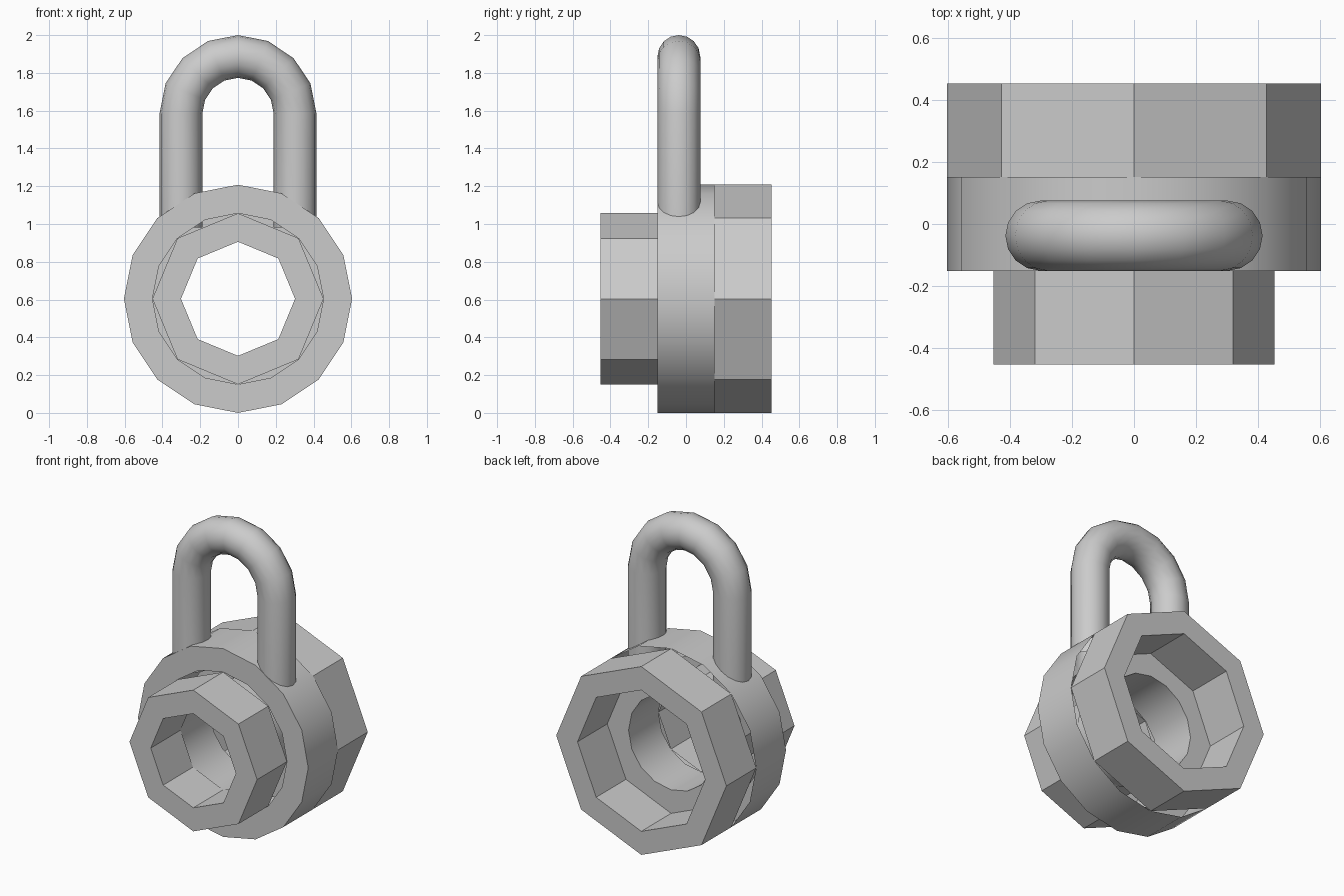
import bpy
import bmesh
from math import sin, cos, pi, radians
from mathutils import Vector

if "Cube" in bpy.data.objects:
    bpy.data.objects.remove(bpy.data.objects["Cube"], do_unlink=True)

U = 0.151            # base unit: radii and depths are multiples of this
AXIS_Z = 4 * U       # height of the ring axis

grey = bpy.data.materials.new("plain_grey")
grey.use_nodes = True
colour = (0.6, 0.6, 0.6, 1)
grey.diffuse_color = colour
grey.node_tree.nodes["Principled BSDF"].inputs["Base Color"].default_value = colour


def skin(name, strips):
    """Join successive closed rings of points in every strip with quads."""
    bm = bmesh.new()
    for rings in strips:
        loops = [[bm.verts.new(p) for p in ring] for ring in rings]
        for a, b in zip(loops, loops[1:]):
            n = len(a)
            for i in range(n):
                j = (i + 1) % n
                bm.faces.new((a[i], b[i], b[j], a[j]))
    bmesh.ops.remove_doubles(bm, verts=bm.verts, dist=1e-5)
    mesh = bpy.data.meshes.new(name)
    bm.to_mesh(mesh)
    bm.free()
    mesh.materials.append(grey)
    obj = bpy.data.objects.new(name, mesh)
    bpy.context.collection.objects.link(obj)
    bpy.ops.object.select_all(action="DESELECT")
    obj.select_set(True)
    bpy.context.view_layer.objects.active = obj
    bpy.ops.object.shade_smooth_by_angle(angle=radians(30))
    return obj


def lathe(name, sides, *profiles):
    """Turn (radius, y) profiles, given in units, around the y axis."""
    def ring(r, y):
        return [Vector((r * U * sin(2 * pi * i / sides), y * U,
                        AXIS_Z + r * U * cos(2 * pi * i / sides)))
                for i in range(sides)]
    return skin(name, [[ring(r, y) for r, y in p] for p in profiles])


# Front collar: eight-sided, open where it meets the body
lathe("front_collar", 8, [(3, -1), (3, -3), (2, -3), (2, -1)])

# Round body: front shoulder and outer wall, then bore and back step
lathe("round_body", 16,
      [(4, 1), (4, -1), (3, -1)],
      [(2, -1), (2, 1), (3, 1)])

# Back collar: wider and eight-sided
lathe("back_collar", 8, [(3, 1), (3, 3), (4, 3), (4, 1)])

# Shackle: a round bar swept up one leg, over the arch and down the other
BAR = 0.75 * U
BEND = 2 * U
ARCH_Z = 2 - BEND - BAR
SHACKLE_Y = -U / 4


def bar_ring(angle, z):
    out = Vector((cos(angle), 0, sin(angle)))
    centre = Vector((0, SHACKLE_Y, z)) + out * BEND
    return [centre + BAR * (cos(t) * out - sin(t) * Vector((0, 1, 0)))
            for t in (2 * pi * k / 16 for k in range(16))]


foot_z = ARCH_Z - 4 * U
arch = [bar_ring(pi * k / 8, ARCH_Z) for k in range(9)]
skin("shackle", [[bar_ring(0, foot_z)] + arch + [bar_ring(pi, foot_z)]])
